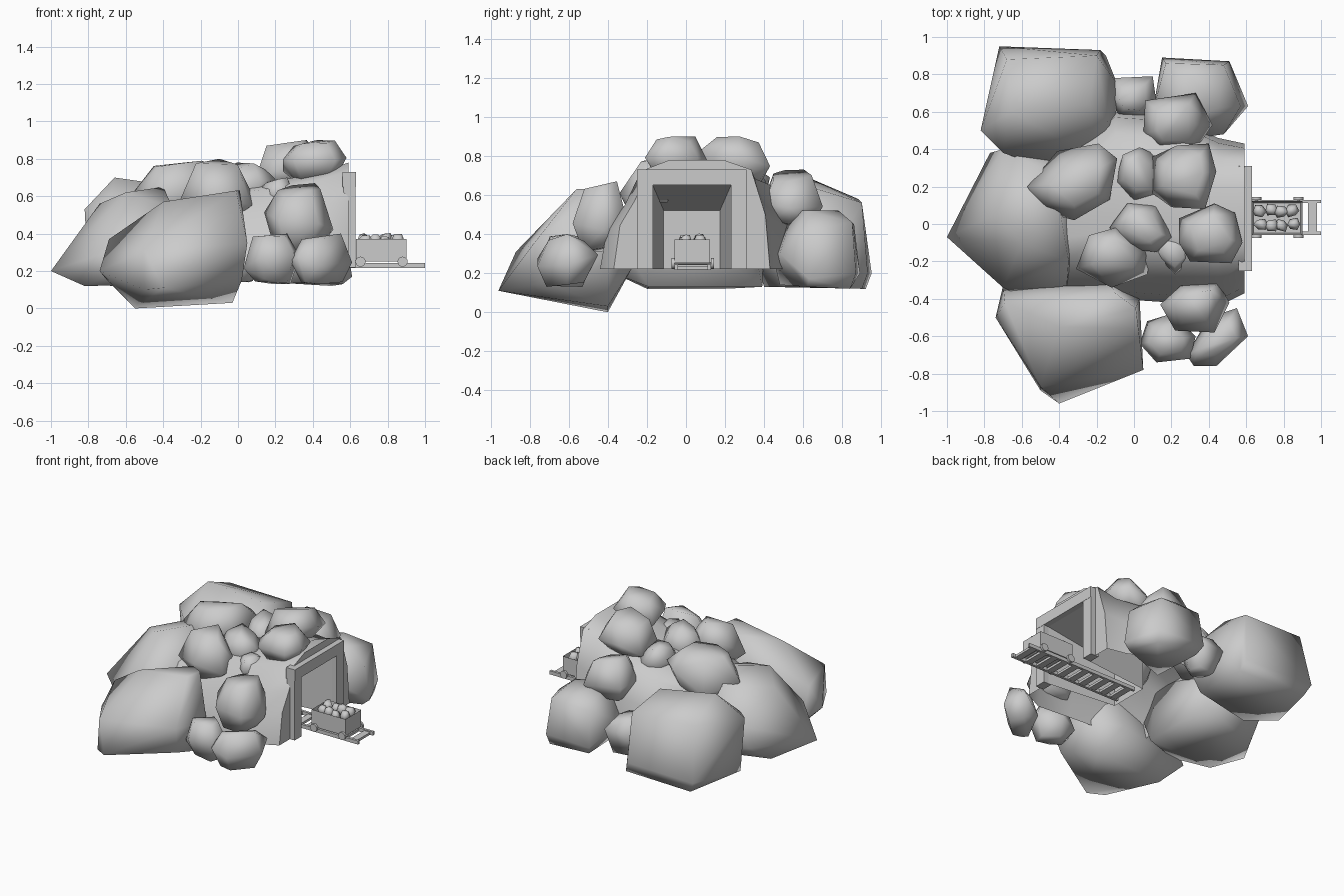
import bpy, bmesh, math, random
from mathutils import Vector

if "Cube" in bpy.data.objects:
    bpy.data.objects.remove(bpy.data.objects["Cube"])
random.seed(11)


def finish(name, bm, smooth=None):
    bmesh.ops.recalc_face_normals(bm, faces=bm.faces)
    me = bpy.data.meshes.new(name)
    bm.to_mesh(me)
    bm.free()
    ob = bpy.data.objects.new(name, me)
    bpy.context.collection.objects.link(ob)
    if smooth:
        bpy.ops.object.select_all(action='DESELECT')
        ob.select_set(True)
        bpy.context.view_layer.objects.active = ob
        bpy.ops.object.shade_smooth_by_angle(angle=math.radians(smooth))
    return ob


def hull(name, pts):
    bm = bmesh.new()
    for p in pts:
        bm.verts.new(p)
    res = bmesh.ops.convex_hull(bm, input=bm.verts)
    junk = {g for g in res['geom_interior'] + res['geom_unused'] if isinstance(g, bmesh.types.BMVert)}
    bmesh.ops.delete(bm, geom=list(junk), context='VERTS')
    return finish(name, bm, 85)


def rock(name, outline, z0, z1, tilt=(0, 0)):
    """Angular boulder: full plan outline at staggered middle heights, shrunk at top and bottom."""
    n = len(outline)
    cx = sum(p[0] for p in outline) / n
    cy = sum(p[1] for p in outline) / n
    h = z1 - z0
    pts = []
    for f, s, j in [(.06, .66, .06), (.42, 1, .18), (.86, .62, .12)]:
        for x, y in outline:
            sc = s * (random.uniform(.85, 1.08) if s < 1 else 1)
            dx, dy = (x - cx) * sc, (y - cy) * sc
            z = z0 + h * (f + random.uniform(-j, j)) + dx * tilt[0] + dy * tilt[1]
            pts.append((cx + dx, cy + dy, z))
    lo, hi = min(p[2] for p in pts), max(p[2] for p in pts)
    return hull(name, [(x, y, z0 + (z - lo) / (hi - lo) * h) for x, y, z in pts])


def box(name, x, y, z):
    bm = bmesh.new()
    bmesh.ops.create_cube(bm, size=1)
    for v in bm.verts:
        v.co = Vector([(a + b) / 2 + c * (b - a) for (a, b), c in zip((x, y, z), v.co)])
    return finish(name, bm)


# Large base boulders
hull("boulder_front_left", [
    (.01, -.45, .63), (-.1, -.37, .61), (-.4, -.55, .57), (-.69, -.42, .37), (-.74, -.5, .2),
    (-.7, -.33, .15), (-.5, -.89, .1), (-.5, -.87, .31), (-.4, -.96, .11), (.05, -.78, .35),
    (.02, -.72, .15), (-.01, -.56, .63), (-.03, -.4, .03), (-.55, -.4, 0), (.03, -.4, .25), (-.15, -.28, .22)])
hull("boulder_left", [
    (-1, -.07, .2), (-.82, -.2, .12), (-.82, .2, .12), (-.77, .38, .25), (-.7, -.34, .3),
    (-.64, -.37, .2), (-.36, -.33, .35), (-.35, -.2, .54), (-.74, .05, .56), (-.5, .3, .6),
    (-.4, .1, .65), (-.6, -.1, .62), (-.3, .39, .13), (-.3, -.19, .13), (-.7, .4, .4)])
hull("boulder_back_left", [
    (-.72, .95, .2), (-.18, .93, .2), (-.68, .88, .58), (-.2, .9, .56), (-.66, .6, .7),
    (-.24, .64, .64), (-.14, .55, .52), (-.82, .5, .53), (-.8, .52, .15), (-.7, .38, .5), (-.5, .31, .4),
    (-.2, .35, .4), (-.1, .45, .3), (-.09, .75, .3), (-.15, .5, .13), (-.15, .9, .12),
    (-.68, .92, .12), (-.6, .4, .13)])
hull("boulder_back_right", [
    (.15, .89, .2), (.51, .87, .2), (.17, .86, .45), (.48, .85, .46), (.61, .63, .17),
    (.57, .63, .42), (.48, .48, .3), (.2, .44, .3), (.1, .6, .3), (.25, .55, .52),
    (.45, .62, .52), (.3, .78, .52), (.18, .85, .14), (.5, .84, .12), (.56, .62, .13), (.2, .48, .14)])

# Medium and small rocks piled on the mound
rock("rock_crown_left", [(-.57, .2), (-.41, .39), (-.19, .43), (-.09, .35), (-.13, .13), (-.32, .02), (-.5, .07)], .46, .79, (.1, 0))
rock("rock_crown_front", [(-.31, -.24), (-.24, -.06), (-.1, -.02), (.1, -.14), (.07, -.27), (-.12, -.34)], .48, .8, (0, .3))
rock("rock_crown_middle", [(-.13, -.02), (-.04, .12), (.13, .11), (.2, -.07), (.12, -.15), (-.04, -.13)], .55, .78)
rock("rock_crown_inner", [(-.1, .22), (-.06, .37), (.03, .41), (.14, .36), (.13, .14), (.0, .13)], .54, .77)
rock("rock_crown_small", [(.1, -.15), (.15, -.06), (.3, -.07), (.3, -.2), (.22, -.27)], .56, .7)
rock("rock_roof_front", [(.24, .03), (.43, .11), (.54, .06), (.58, -.1), (.52, -.21), (.3, -.2), (.24, -.1)], .67, .9)
rock("rock_roof_back", [(.1, .36), (.23, .42), (.4, .43), (.44, .28), (.38, .08), (.2, .09), (.09, .17)], .64, .9, (.2, -.15))
rock("rock_back_upper", [(.06, .66), (.33, .7), (.42, .53), (.33, .4), (.12, .4), (.05, .48)], .44, .73)
rock("rock_back_small", [(-.11, .78), (.1, .79), (.12, .65), (.05, .57), (-.08, .58), (-.13, .66)], .14, .42)
rock("rock_side_upper", [(.14, -.43), (.25, -.33), (.45, -.31), (.51, -.42), (.43, -.58), (.22, -.57)], .31, .67, (0, .2))
rock("rock_side_low_a", [(.03, -.64), (.07, -.52), (.2, -.48), (.33, -.6), (.3, -.72), (.12, -.74)], .13, .4)
rock("rock_side_low_b", [(.28, -.7), (.4, -.5), (.55, -.45), (.61, -.6), (.44, -.76), (.32, -.76)], .13, .4)

# Mound shell: lofted outer skin, front rim, then inner tunnel walls narrowing to the end
prof = [(-1, 0), (-.92, .4), (-.72, .64), (-.57, .92), (-.28, 1), (.4, 1), (.76, .91), (.94, .5), (1, 0)]
FLOOR = .22
rings = [[(x, cy + u * hw, FLOOR + v * h) for u, v in prof]
         for x, cy, hw, h in [(-.36, .04, .4, .3), (-.1, .1, .5, .42), (.2, .08, .5, .46), (.45, .01, .45, .51), (.59, .03, .4, .56)]]
mouth = [(-.17, 0), (-.17, .2), (-.17, .35), (-.17, .43), (-.08, .43), (.13, .43), (.23, .43), (.23, .22), (.23, 0)]
rings.append([(.59, y, FLOOR + z) for y, z in mouth])
rings.append([(.07, .03 + (y - .03) * .72, FLOOR + z * .7) for y, z in mouth])
bm = bmesh.new()
loops = [[bm.verts.new(p) for p in r] for r in rings]
for a, b in zip(loops, loops[1:]):
    for i in range(len(prof) - 1):
        bm.faces.new((a[i], a[i + 1], b[i + 1], b[i]))
bm.faces.new(loops[-1])
bm.faces.new(loops[0])
finish("mound_shell", bm, 60)

# Timber entrance frame
for side, y in (("front", (-.25, -.17)), ("back", (.23, .31))):
    box("entrance_post_" + side, (.565, .628), y, (FLOOR, .66))
box("entrance_lintel", (.56, .63), (-.25, .31), (.65, .73))

# Track
for side, y in (("front", -.05), ("back", .12)):
    box("rail_" + side, (.1, 1), (y - .009, y + .009), (.217, .243))
for i in range(10):
    x = .955 - i * .09
    box(f"sleeper_{i}", (x - .024, x + .024), (-.05, .12), (.218, .235))

# Cart: open box with thick walls, wheels and axles
bm = bmesh.new()
bmesh.ops.create_cube(bm, size=1)
for v in bm.verts:
    v.co = Vector((.765 + v.co.x * .27, .032 + v.co.y * .18, .312 + v.co.z * .12))
top = [f for f in bm.faces if f.normal.z > .9]
bmesh.ops.inset_region(bm, faces=top, thickness=.014)
bmesh.ops.translate(bm, verts=top[0].verts, vec=(0, 0, -.08))
finish("cart_body", bm)


def cylinder(name, x, y, z, r, length, seg):
    bm = bmesh.new()
    bmesh.ops.create_cone(bm, cap_ends=True, segments=seg, radius1=r, radius2=r, depth=length)
    for v in bm.verts:
        v.co = Vector((x + v.co.x, y + v.co.z, z + v.co.y))
    finish(name, bm, 40)


for i, x in enumerate((.655, .88)):
    cylinder(f"cart_axle_{i}", x, .035, .25, .008, .19, 8)
    for j, y in enumerate((-.066, .136)):
        cylinder(f"cart_wheel_{i}_{j}", x, y, .25, .027, .016, 16)

# Ore load
for i in range(8):
    cx, cy = .675 + (i // 2) * .058 + random.uniform(-.01, .01), (-.01, .072)[i % 2] + random.uniform(-.008, .008)
    ring = [(cx + .044 * math.cos(a) * random.uniform(.7, 1.1), cy + .038 * math.sin(a) * random.uniform(.7, 1.1))
            for a in (k * math.pi / 3 for k in range(6))]
    rock(f"ore_{i}", ring, .33, .395 + random.uniform(-.01, .008))
